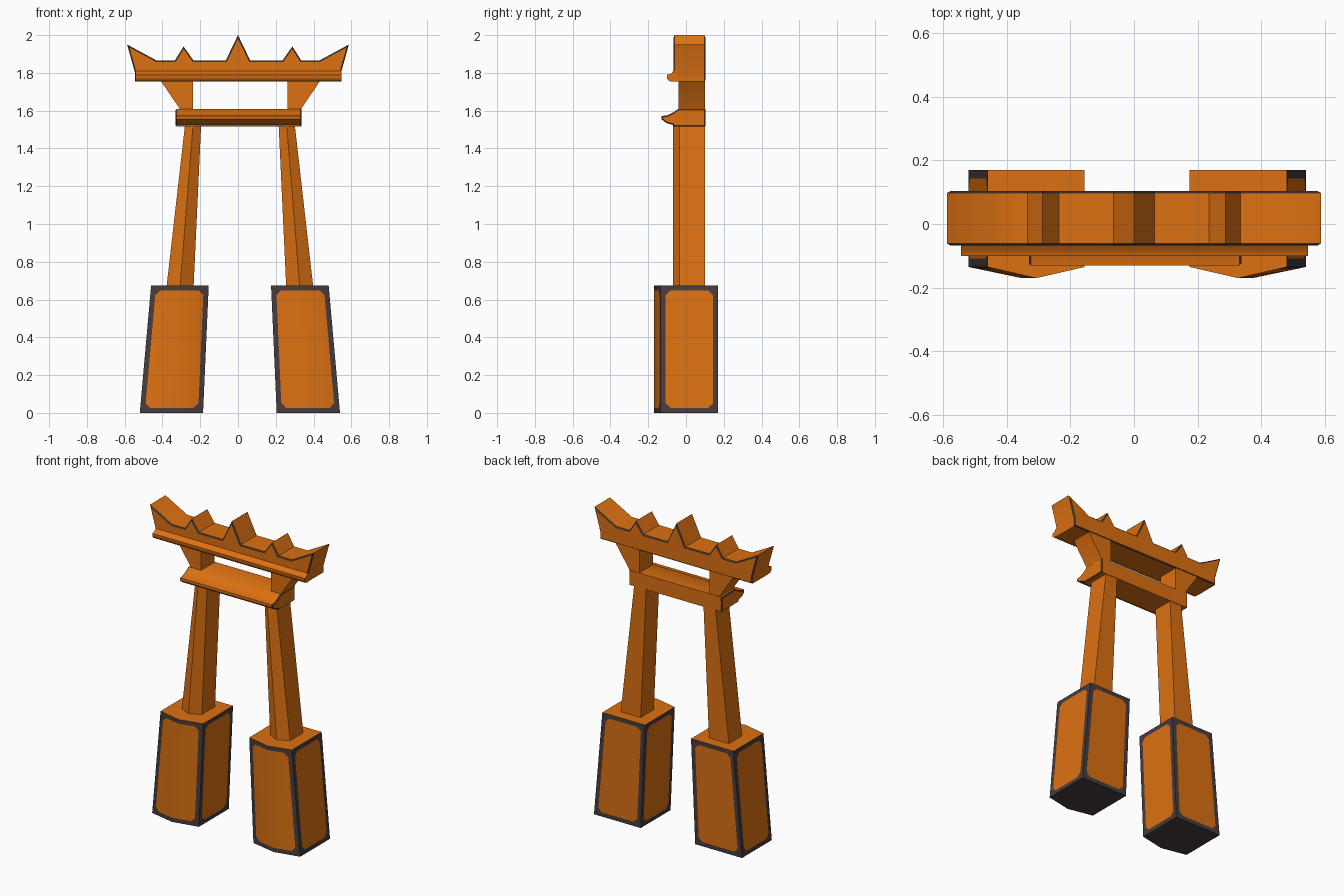
import bpy, bmesh, math

if "Cube" in bpy.data.objects:
    bpy.data.objects.remove(bpy.data.objects["Cube"])


def material(name, rgb):
    m = bpy.data.materials.new(name)
    m.diffuse_color = (*rgb, 1)
    m.use_nodes = True
    m.node_tree.nodes["Principled BSDF"].inputs["Base Color"].default_value = m.diffuse_color
    return m


ORANGE = material("orange", (0.72, 0.165, 0.006))
DARK = material("dark_brown", (0.065, 0.045, 0.047))


def loft(ring_a, ring_b):
    """Closed solid between two matching rings; returns bmesh, side faces, caps."""
    bm = bmesh.new()
    a = [bm.verts.new(p) for p in ring_a]
    b = [bm.verts.new(p) for p in ring_b]
    n = len(a)
    sides = [bm.faces.new((a[i], a[(i + 1) % n], b[(i + 1) % n], b[i])) for i in range(n)]
    caps = [bm.faces.new(a[::-1]), bm.faces.new(b)]
    bmesh.ops.recalc_face_normals(bm, faces=bm.faces)
    return bm, sides, caps


def finish(name, bm, angle=30):
    me = bpy.data.meshes.new(name)
    bm.to_mesh(me)
    bm.free()
    me.materials.append(ORANGE)
    me.materials.append(DARK)
    me.polygons.foreach_set("use_smooth", [True] * len(me.polygons))
    me.set_sharp_from_angle(angle=math.radians(angle))
    ob = bpy.data.objects.new(name, me)
    bpy.context.collection.objects.link(ob)
    return ob


def edge_trim(bm, faces, width):
    """Thin dark trim around the outline of the given faces."""
    edges = list({e for f in faces for e in f.edges})
    bmesh.ops.bevel(bm, geom=edges, offset=width, segments=1, affect='EDGES',
                    clamp_overlap=True, material=1)


def pentagon(x0, x1, back, corner, ridge, z):
    """Five-sided section with a shallow ridge on the front."""
    return [(x0, back, z), (x0, corner, z), ((x0 + x1) / 2, ridge, z),
            (x1, corner, z), (x1, back, z)]


for s, side in ((-1, "left"), (1, "right")):
    def span(inner, outer, mid=0.01):
        return sorted((mid + s * inner, mid + s * outer))

    # Plinth: dark body with inset orange panels and orange top
    bm, sides, caps = loft(pentagon(*span(0.195, 0.53), 0.17, -0.135, -0.17, 0),
                           pentagon(*span(0.165, 0.47), 0.17, -0.135, -0.17, 0.675))
    for f in bm.faces:
        f.material_index = 1
    corners = []
    for group in ([sides[0]], sides[1:3], [sides[3]], [sides[4]]):
        bmesh.ops.inset_region(bm, faces=group, thickness=0.027,
                               use_even_offset=True, use_boundary=True)
        for f in group:
            f.material_index = 0
        corners += [v for f in group for v in f.verts
                    if sum(v in g.verts for g in group) == 1]
    caps[1].material_index = 0
    bmesh.ops.bevel(bm, geom=corners, offset=0.025, segments=1,
                    affect='VERTICES', material=1)
    finish(f"{side}_plinth", bm)

    # Tapered post
    bm, _, _ = loft(pentagon(*span(0.245, 0.388), 0.10, -0.035, -0.07, 0.67),
                    pentagon(*span(0.205, 0.29), 0.10, -0.035, -0.07, 1.53))
    finish(f"{side}_post", bm)

    # Flared bracket between the beam and the crown
    prof = [(0.25, 1.58), (0.315, 1.58), (0.325, 1.615), (0.42, 1.755),
            (0.42, 1.77), (0.25, 1.77)]
    bm, _, _ = loft([(0.013 + s * x, -0.04, z) for x, z in prof],
                    [(0.013 + s * x, 0.10, z) for x, z in prof])
    finish(f"{side}_bracket", bm)


def along_x(profile, x0, x1):
    return loft([(x0, y, z) for y, z in profile], [(x1, y, z) for y, z in profile])


# Lower beam with a projecting front lip and dark end trim
bm, sides, caps = along_x([(0.103, 1.515), (0.103, 1.61), (-0.04, 1.61), (-0.065, 1.592),
                           (-0.10, 1.575), (-0.13, 1.572), (-0.13, 1.555),
                           (-0.105, 1.535), (-0.07, 1.525), (-0.07, 1.515)], -0.33, 0.337)
edge_trim(bm, caps, 0.012)
finish("lower_beam", bm, 40)

# Crown: pointed outline, extruded front to back
half = [(0.065, 1.865), (0.235, 1.865), (0.288, 1.94), (0.335, 1.865),
        (0.43, 1.865), (0.587, 1.95), (0.545, 1.80), (0.545, 1.755)]
outline = [(0, 2.0)] + half + [(-x, z) for x, z in reversed(half)]
bm, sides, caps = loft([(x, -0.067, z) for x, z in outline],
                       [(x, 0.103, z) for x, z in outline])
edge_trim(bm, caps, 0.006)
finish("crown", bm, 40)

# Rounded lip along the crown's front
bm, _, _ = along_x([(-0.05, 1.755), (-0.05, 1.815), (-0.068, 1.81), (-0.08, 1.795),
                    (-0.10, 1.79), (-0.10, 1.768), (-0.085, 1.755)], -0.543, 0.547)
finish("crown_lip", bm, 50)
